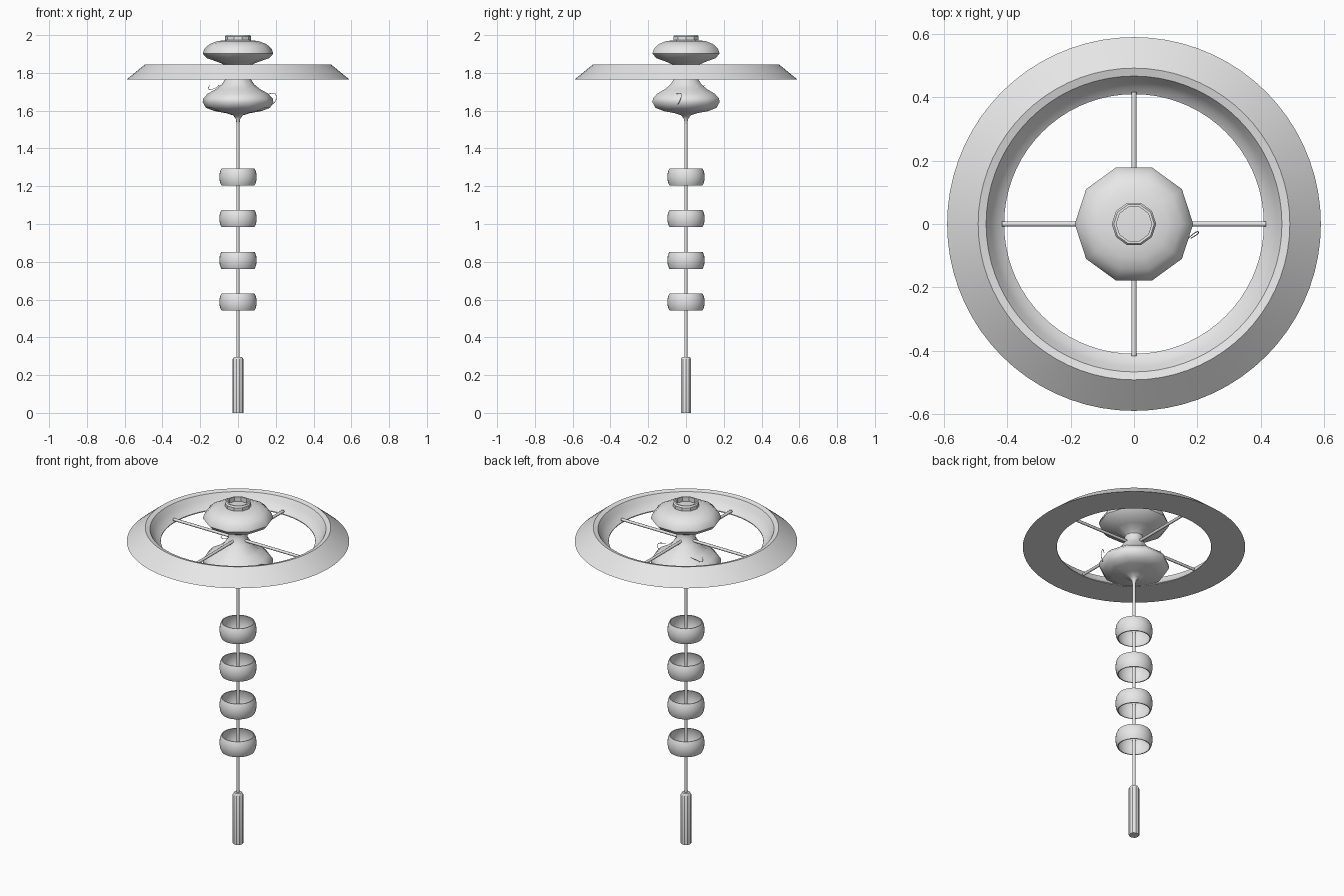
import bpy, bmesh, math
from mathutils import Vector, Matrix

if "Cube" in bpy.data.objects:
    bpy.data.objects.remove(bpy.data.objects["Cube"])

grey = bpy.data.materials.new("plain_grey")
grey.diffuse_color = (0.8, 0.8, 0.8, 1)
grey.use_nodes = True
grey.node_tree.nodes["Principled BSDF"].inputs["Base Color"].default_value = grey.diffuse_color


def finish(obj, angle):
    """Apply the colour and shade smooth below the given angle."""
    obj.data.materials.append(grey)
    bpy.ops.object.select_all(action='DESELECT')
    obj.select_set(True)
    bpy.context.view_layer.objects.active = obj
    bpy.ops.object.shade_smooth_by_angle(angle=math.radians(angle))
    return obj


def lathe(name, profile, sides, angle=30, closed=False):
    """Turn a (radius, height) profile around the z axis."""
    bm = bmesh.new()
    rows = []
    for r, z in profile:
        rows.append([bm.verts.new((r * math.cos(2 * math.pi * i / sides),
                                   r * math.sin(2 * math.pi * i / sides), z))
                     for i in range(sides)])
    pairs = list(zip(rows, rows[1:]))
    if closed:
        pairs.append((rows[-1], rows[0]))
    for a, b in pairs:
        for i in range(sides):
            j = (i + 1) % sides
            bm.faces.new((a[i], a[j], b[j], b[i]))
    bmesh.ops.remove_doubles(bm, verts=bm.verts, dist=1e-5)
    bmesh.ops.recalc_face_normals(bm, faces=bm.faces)
    mesh = bpy.data.meshes.new(name)
    bm.to_mesh(mesh)
    bm.free()
    obj = bpy.data.objects.new(name, mesh)
    bpy.context.collection.objects.link(obj)
    return finish(obj, angle)


def wire(name, points, radius):
    """Thin bent wire along a smooth path."""
    cu = bpy.data.curves.new(name, 'CURVE')
    cu.dimensions = '3D'
    cu.bevel_depth = radius
    cu.bevel_resolution = 1
    cu.resolution_u = 6
    sp = cu.splines.new('BEZIER')
    sp.bezier_points.add(len(points) - 1)
    for bp, p in zip(sp.bezier_points, points):
        bp.co = p
        bp.handle_left_type = bp.handle_right_type = 'AUTO'
    obj = bpy.data.objects.new(name, cu)
    bpy.context.collection.objects.link(obj)
    cu.materials.append(grey)


# Handle grip and the long rod
lathe("grip", [(0, 0), (0.028, 0), (0.028, 0.285), (0.021, 0.297), (0, 0.297)], 10, 30)
lathe("rod", [(0, 0.29), (0.008, 0.29), (0.008, 1.56), (0, 1.56)], 10, 40)

# Four loose rings around the rod
for n, z in enumerate((0.542, 0.763, 0.984, 1.204)):
    lathe(f"rod_ring_{n + 1}",
          [(0.088, z), (0.096, z + 0.018), (0.099, z + 0.045), (0.096, z + 0.072),
           (0.088, z + 0.09), (0.083, z + 0.09), (0.090, z + 0.07),
           (0.092, z + 0.045), (0.090, z + 0.02), (0.083, z)],
          32, 40, closed=True)

# Double-bulb hub, ten sided
lathe("hub", [(0.008, 1.53), (0.011, 1.555), (0.025, 1.575), (0.06, 1.586), (0.125, 1.598),
              (0.17, 1.615), (0.187, 1.645), (0.184, 1.665), (0.16, 1.69),
              (0.115, 1.715), (0.085, 1.74), (0.066, 1.77), (0.05, 1.79),
              (0.05, 1.825), (0.07, 1.842), (0.105, 1.857), (0.165, 1.878),
              (0.187, 1.902), (0.178, 1.928), (0.15, 1.953), (0.11, 1.968),
              (0.06, 1.974), (0, 1.974)], 10, 45)

# Collar on top of the hub
lathe("hub_collar", [(0.07, 1.965), (0.07, 1.992), (0.064, 2.0), (0.056, 2.0),
                     (0.056, 1.965)], 10, 30, closed=True)

# Wide wheel rim with sloping outside and dished inside
lathe("wheel_rim", [(0.41, 1.765), (0.59, 1.765), (0.492, 1.845), (0.467, 1.838),
                    (0.45, 1.81), (0.432, 1.785), (0.41, 1.77)], 72, 35, closed=True)

# Four spokes
for n in range(4):
    spoke = lathe(f"spoke_{n + 1}", [(0, 0.03), (0.008, 0.03), (0.008, 0.417), (0, 0.417)], 10, 40)
    spoke.data.transform(Matrix.Translation((0, 0, 1.782))
                         @ Matrix.Rotation(n * math.pi / 2, 4, 'Z')
                         @ Matrix.Rotation(math.pi / 2, 4, 'Y'))

# Tiny bent wires on the lower bulb
wire("hook_wire_right", [(0.165, -0.05, 1.69), (0.197, -0.025, 1.688),
                         (0.202, -0.03, 1.66), (0.18, -0.045, 1.63)], 0.0015)
wire("hook_wire_left", [(-0.15, 0.06, 1.735), (-0.155, 0.07, 1.715),
                        (-0.12, 0.08, 1.72), (-0.10, 0.10, 1.735)], 0.0015)
